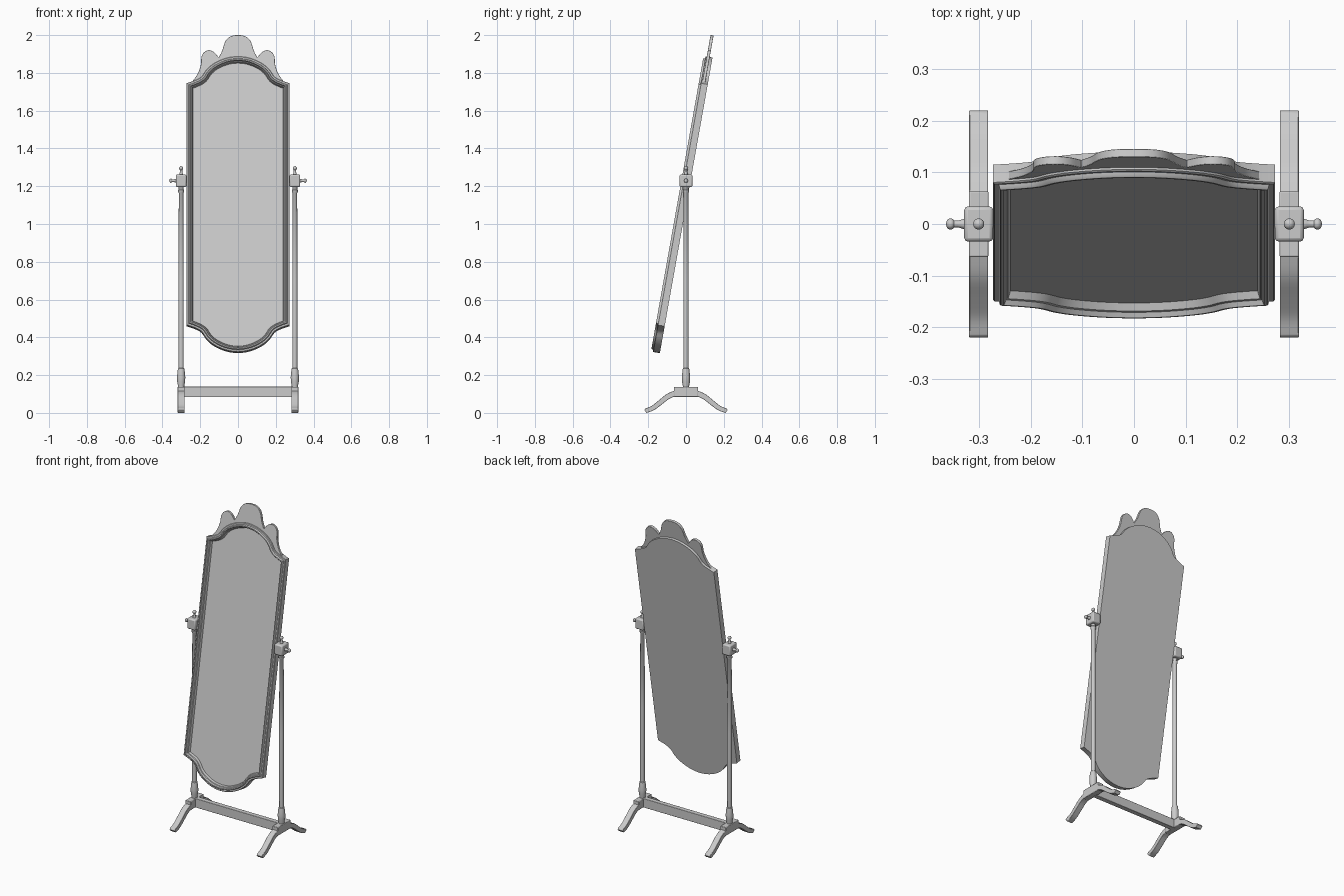
import bpy, bmesh, math
from mathutils import Vector, Matrix

if "Cube" in bpy.data.objects:
    bpy.data.objects.remove(bpy.data.objects["Cube"])

PIVOT_Z, TILT = 1.23, math.radians(-10.1)


def finish(bm, name, matrix=None, smooth=True, bevel=0):
    bmesh.ops.recalc_face_normals(bm, faces=bm.faces)
    if matrix:
        bm.transform(matrix)
    me = bpy.data.meshes.new(name)
    bm.to_mesh(me)
    bm.free()
    ob = bpy.data.objects.new(name, me)
    bpy.context.collection.objects.link(ob)
    if bevel:
        m = ob.modifiers.new("bevel", 'BEVEL')
        m.width, m.segments, m.limit_method = bevel, 2, 'ANGLE'
    if smooth:
        bpy.context.view_layer.objects.active = ob
        ob.select_set(True)
        bpy.ops.object.shade_smooth_by_angle(angle=math.radians(35))
        ob.select_set(False)
    return ob


def spline(pts, n=4):
    p = [Vector(q) for q in pts]
    p = [2 * p[0] - p[1]] + p + [2 * p[-1] - p[-2]]
    out = []
    for a, b, c, d in zip(p, p[1:], p[2:], p[3:]):
        for i in range(n):
            t = i / n
            out.append(0.5 * (2 * b + (c - a) * t + (2 * a - 5 * b + 4 * c - d) * t * t
                              + (3 * b - a - 3 * c + d) * t ** 3))
    return out + [p[-2]]


def inset(loop, d):
    # mitred offset of a counter-clockwise loop
    out = []
    for i, p in enumerate(loop):
        e1 = (p - loop[i - 1]).normalized()
        e2 = (loop[(i + 1) % len(loop)] - p).normalized()
        n1, n2 = Vector((-e1.y, e1.x)), Vector((-e2.y, e2.x))
        out.append(p + (n1 + n2) * d / (1 + n1.dot(n2)))
    return out


def skin(rings, cap_first=True, cap_last=True):
    bm = bmesh.new()
    vs = [[bm.verts.new(c) for c in r] for r in rings]
    n = len(vs[0])
    for a, b in zip(vs, vs[1:]):
        for i in range(n):
            bm.faces.new((a[i], a[(i + 1) % n], b[(i + 1) % n], b[i]))
    if cap_first:
        bm.faces.new(vs[0])
    if cap_last:
        bm.faces.new(vs[-1])
    return bm


def lathe(profile, name, matrix, seg=24):
    rings = [[(r * math.cos(2 * math.pi * i / seg), r * math.sin(2 * math.pi * i / seg), z)
              for i in range(seg)] for r, z in profile]
    finish(skin(rings), name, matrix)


def box(name, center, size, bevel=0.003):
    bm = bmesh.new()
    bmesh.ops.create_cube(bm, size=1)
    finish(bm, name, Matrix.Translation(center) @ Matrix.Diagonal((*size, 1)), bevel=bevel)


tilt = Matrix.Translation((0, 0, PIVOT_Z)) @ Matrix.Rotation(TILT, 4, 'X')

# Frame outline: one quarter, mirrored twice
quarter = spline([(0.273, 0.65), (0.23, 0.665), (0.194, 0.685), (0.168, 0.722),
                  (0.135, 0.752), (0.09, 0.776), (0.045, 0.790), (0, 0.795)])
top = quarter + [Vector((-p.x, p.y)) for p in reversed(quarter[:-1])]
center = Vector((0, -0.129))
outline = [p + center for p in top] + [center - p for p in top]

# Moulded frame with closed back
profile = [(0, 0.024), (0, -0.011), (0.003, -0.014), (0.011, -0.014), (0.013, -0.022),
           (0.015, -0.024), (0.021, -0.024), (0.025, -0.014), (0.029, -0.012), (0.034, 0.004)]
rings = [[(p.x, y, p.y) for p in inset(outline, d)] for d, y in profile]
finish(skin(rings, cap_last=False), "mirror_frame", tilt)

# Glass
bm = bmesh.new()
bm.faces.new([bm.verts.new((p.x, 0.003, p.y)) for p in inset(outline, 0.033)])
for f in bm.faces:
    f.normal_update()
flip = bm.faces[:][0].normal.y > 0
me_glass = bpy.data.meshes.new("mirror_glass")
if flip:
    bmesh.ops.reverse_faces(bm, faces=bm.faces)
bm.transform(tilt)
bm.to_mesh(me_glass)
bm.free()
bpy.context.collection.objects.link(bpy.data.objects.new("mirror_glass", me_glass))

# Three-lobed crest, lower edge tucked into the frame
lobe = spline([(0.245, 0.528), (0.215, 0.570), (0.197, 0.620), (0.193, 0.665), (0.178, 0.690),
               (0.152, 0.700), (0.125, 0.688), (0.102, 0.660)])
peak = spline([(0.102, 0.660), (0.084, 0.697), (0.070, 0.742), (0.050, 0.768),
               (0.025, 0.779), (0, 0.781)])
half = lobe + peak[1:]
crest = half + [Vector((-p.x, p.y)) for p in reversed(half[:-1])]
crest += [p for p in reversed(inset(outline, 0.012)) if p.y > 0 and abs(p.x) < 0.238]
finish(skin([[(p.x, y, p.y) for p in crest] for y in (-0.007, 0.009)]), "crest", tilt, bevel=0.0015)

# Stand
post = [(0.016, 0.13), (0.017, 0.145), (0.021, 0.165), (0.022, 0.19), (0.019, 0.22), (0.017, 0.235),
        (0.013, 0.238), (0.0135, 0.7), (0.0125, 1.165), (0.016, 1.17), (0.016, 1.18),
        (0.013, 1.184), (0.013, 1.2)]
ball = [(0.011 * math.sin(a), 0.033 - 0.011 * math.cos(a))
        for a in [math.radians(40 + 20 * i) for i in range(7)]]
knob = [(0.010, -0.004), (0.010, 0.002), (0.008, 0.008), (0.0065, 0.016)] + ball + [(0.001, 0.044)]
leg_mid = spline([(0.05, 0.110), (0.095, 0.091), (0.135, 0.060), (0.175, 0.030), (0.212, 0.015)])

for s, side in ((-1, "left"), (1, "right")):
    x = 0.301 * s
    lathe(post, side + "_post", Matrix.Translation((x, 0, 0)))
    box(side + "_pivot_block", (x, 0, 1.229), (0.056, 0.068, 0.066), 0.007)
    lathe(knob, side + "_finial", Matrix.Translation((x, 0, 1.262)), 16)
    lathe([(r, z * 0.8) for r, z in knob], side + "_knob", Matrix.Translation((x + 0.028 * s, 0, 1.229))
          @ Matrix.Rotation(s * math.pi / 2, 4, 'Y'), 16)
    box(side + "_base_block", (x, 0, 0.111), (0.038, 0.128, 0.053))
    # Splayed feet, front and back
    for t, end in ((-1, "front"), (1, "back")):
        upper, lower = [], []
        for i, p in enumerate(leg_mid):
            a, b = leg_mid[max(i - 1, 0)], leg_mid[min(i + 1, len(leg_mid) - 1)]
            d = (b - a).normalized()
            w = 0.015 - 0.003 * i / len(leg_mid)
            n = Vector((-d.y, d.x)) * w
            upper.append(p + n)
            lower.append(p - n)
        side_shape = upper + [Vector((0.221, 0.018))] + lower[::-1]
        low = min(p.y for p in side_shape)
        finish(skin([[(x + h, p.x * t, p.y - low) for p in side_shape] for h in (-0.0185, 0.0185)]),
               f"{side}_{end}_foot", bevel=0.002)

# Stretcher between the base blocks
box("stretcher", (0, 0, 0.111), (0.58, 0.03, 0.056), 0.002)
